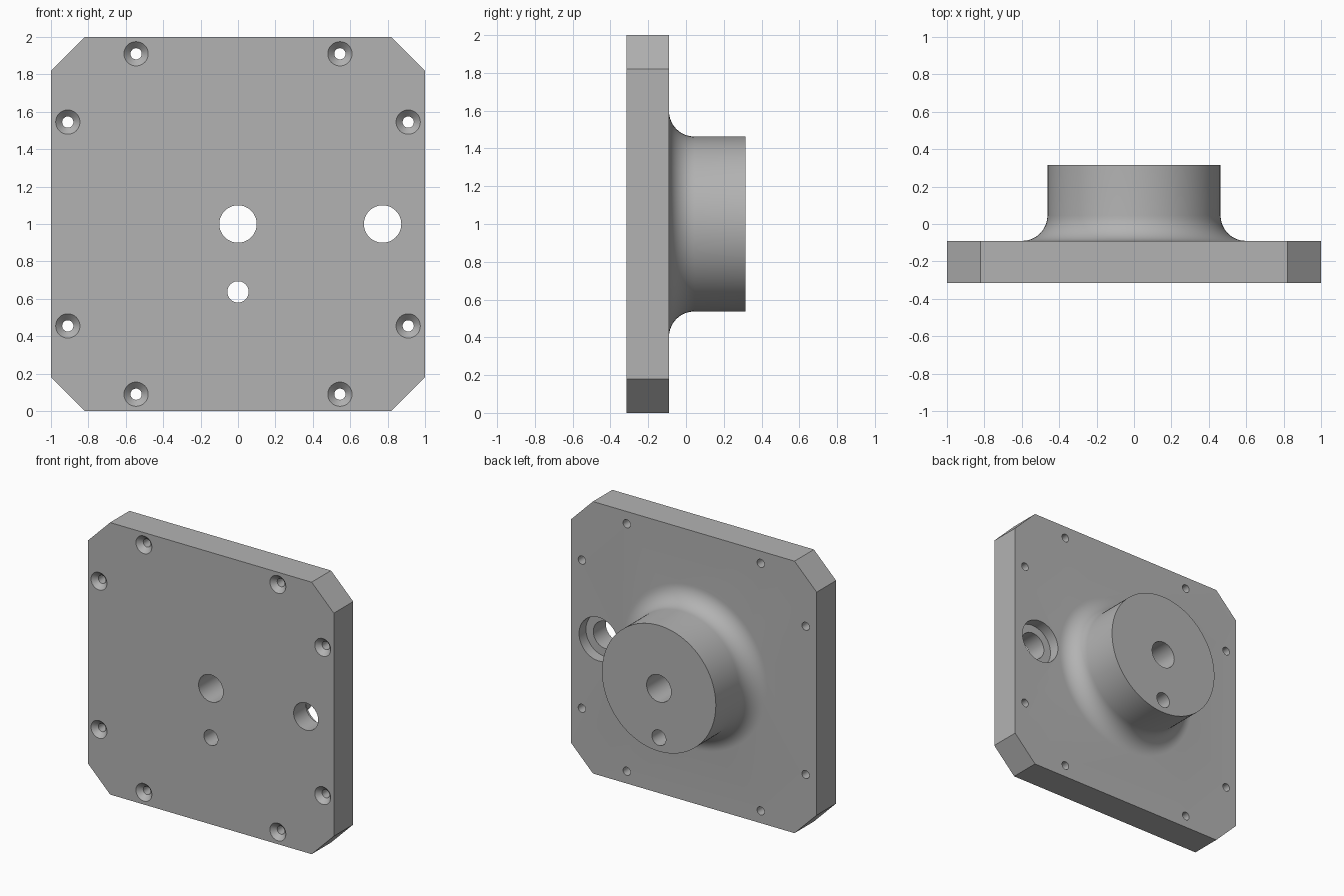
import bpy, bmesh, math

cube = bpy.data.objects.get("Cube")
if cube:
    bpy.data.objects.remove(cube, do_unlink=True)

FRONT, FACE, BACK = -0.315, -0.09, 0.315   # plate front, plate back, boss end
OVER = 0.05                                # overshoot for clean cuts

grey = bpy.data.materials.new("machined grey")
grey.use_nodes = True
colour = (0.45, 0.45, 0.45, 1)
grey.diffuse_color = colour
grey.node_tree.nodes["Principled BSDF"].inputs["Base Color"].default_value = colour


def make_object(name, bm):
    bmesh.ops.recalc_face_normals(bm, faces=bm.faces)
    mesh = bpy.data.meshes.new(name)
    bm.to_mesh(mesh)
    bm.free()
    mesh.materials.append(grey)
    obj = bpy.data.objects.new(name, mesh)
    bpy.context.collection.objects.link(obj)
    return obj


def lathe(bm, profile, x, z, sides):
    """Closed solid turned about the y direction; profile holds (radius, y)."""
    rings = []
    for r, y in profile:
        angles = [math.tau * i / sides for i in range(sides)]
        rings.append([bm.verts.new((x + r * math.cos(a), y, z + r * math.sin(a)))
                      for a in angles])
    for a, b in zip(rings, rings[1:]):
        for i in range(sides):
            j = (i + 1) % sides
            bm.faces.new((a[i], a[j], b[j], b[i]))
    bm.faces.new(rings[0])
    bm.faces.new(rings[-1])


def boolean(target, other, operation):
    mod = target.modifiers.new(operation.lower(), 'BOOLEAN')
    mod.object, mod.operation, mod.solver = other, operation, 'EXACT'


# Plate with chamfered corners
bm = bmesh.new()
c = 0.82
outline = [(c, -1), (1, -c), (1, c), (c, 1), (-c, 1), (-1, c), (-1, -c), (-c, -1)]
face = bm.faces.new([bm.verts.new((x, FRONT, z + 1)) for x, z in outline])
ext = bmesh.ops.extrude_face_region(bm, geom=[face])
moved = [v for v in ext["geom"] if isinstance(v, bmesh.types.BMVert)]
bmesh.ops.translate(bm, verts=moved, vec=(0, FACE - FRONT, 0))
plate = make_object("mounting_plate", bm)

# Round boss with a concave fillet at its foot
radius, fillet = 0.463, 0.135
profile = [(radius + fillet, FACE - OVER)]
for i in range(13):
    a = math.pi / 2 * i / 12
    profile.append((radius + fillet * (1 - math.sin(a)),
                    FACE + fillet * (1 - math.cos(a))))
profile.append((radius, BACK))
bm = bmesh.new()
lathe(bm, profile, 0, 1, 96)
boss = make_object("boss", bm)

# Holes: centre bore, small bore, stepped side hole, countersunk screw holes
bm = bmesh.new()
lathe(bm, [(0.1, FRONT - OVER), (0.1, BACK + OVER)], 0, 1, 48)
lathe(bm, [(0.057, FRONT - OVER), (0.057, BACK + OVER)], 0, 0.637, 40)
step = FACE - 0.08
lathe(bm, [(0.1, FRONT - OVER), (0.1, step), (0.16, step), (0.16, FACE + OVER)],
      0.773, 1, 48)
for sx in (-1, 1):
    for sz in (-1, 1):
        for dx, dz in ((0.545, 0.91), (0.91, 0.545)):
            lathe(bm, [(0.065, FRONT - OVER), (0.065, FRONT), (0.03, FRONT + 0.035),
                       (0.03, FACE + OVER)], sx * dx, 1 + sz * dz, 32)
holes = make_object("hole_cutter", bm)

# Join, cut, and bake into one solid
boolean(plate, boss, 'UNION')
boolean(plate, holes, 'DIFFERENCE')
graph = bpy.context.evaluated_depsgraph_get()
solid = bpy.data.meshes.new_from_object(plate.evaluated_get(graph))
plate.modifiers.clear()
plate.data = solid
for helper in (boss, holes):
    bpy.data.objects.remove(helper, do_unlink=True)

bpy.ops.object.select_all(action='DESELECT')
plate.select_set(True)
bpy.context.view_layer.objects.active = plate
bpy.ops.object.shade_smooth_by_angle(angle=math.radians(25))
